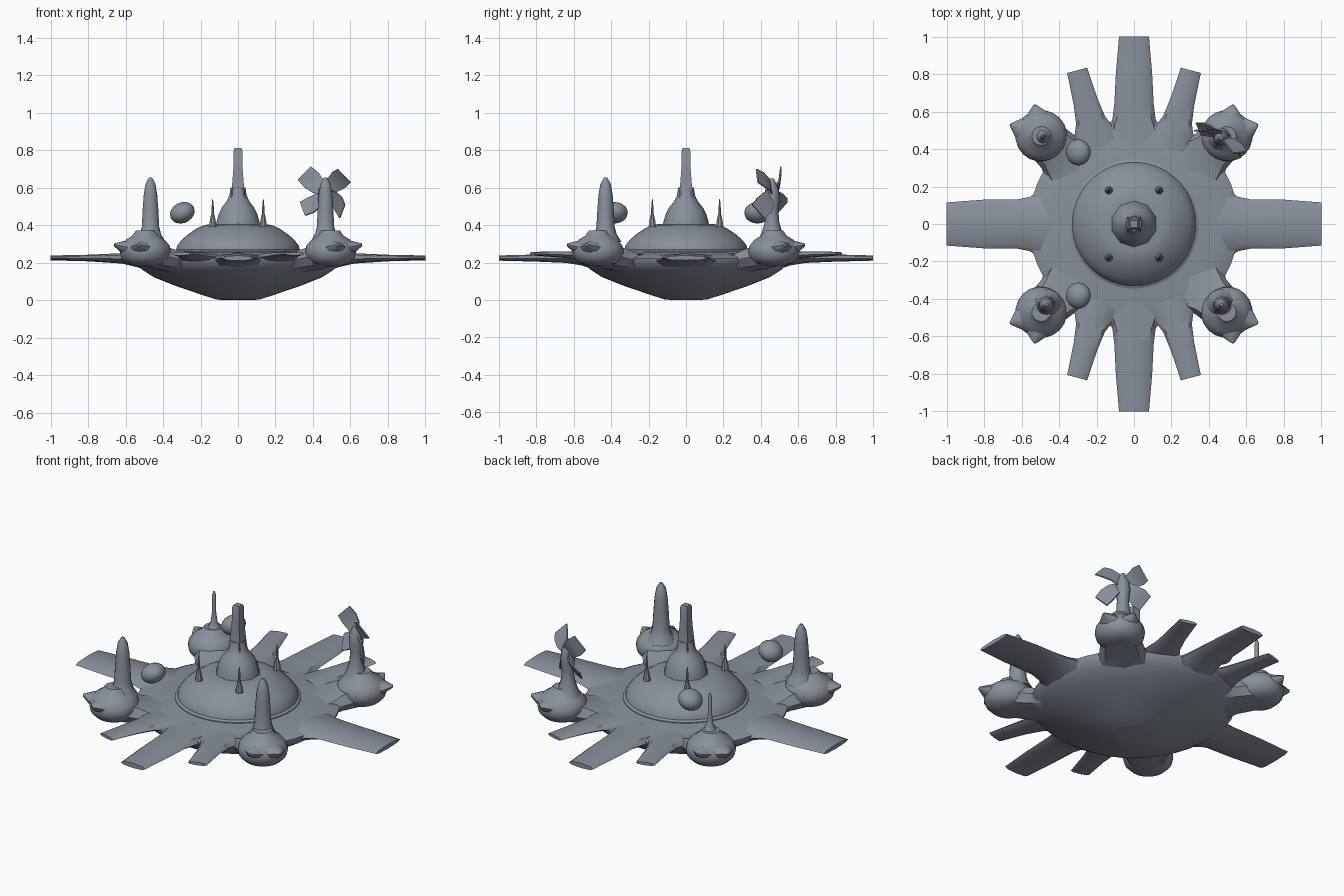
import bpy, bmesh, math
from mathutils import Vector, Matrix

if "Cube" in bpy.data.objects:
    bpy.data.objects.remove(bpy.data.objects["Cube"])

stone = bpy.data.materials.new("blue_grey_stone")
stone.diffuse_color = (0.25, 0.28, 0.33, 1)
stone.use_nodes = True
stone.node_tree.nodes["Principled BSDF"].inputs["Base Color"].default_value = stone.diffuse_color


def finish(bm, name, angle=40):
    bmesh.ops.remove_doubles(bm, verts=bm.verts, dist=1e-5)
    bmesh.ops.recalc_face_normals(bm, faces=bm.faces)
    me = bpy.data.meshes.new(name)
    bm.to_mesh(me)
    bm.free()
    me.materials.append(stone)
    ob = bpy.data.objects.new(name, me)
    bpy.context.collection.objects.link(ob)
    bpy.ops.object.select_all(action='DESELECT')
    ob.select_set(True)
    bpy.context.view_layer.objects.active = ob
    bpy.ops.object.shade_smooth_by_angle(angle=math.radians(angle))
    return ob


def skin(bm, rings):
    """Join equal rings of points and cap both ends."""
    vs = [[bm.verts.new(p) for p in r] for r in rings]
    n = len(vs[0])
    for a, b in zip(vs, vs[1:]):
        for i in range(n):
            bm.faces.new((a[i], a[(i + 1) % n], b[(i + 1) % n], b[i]))
    bm.faces.new(vs[0])
    bm.faces.new(vs[-1])


def lathe(name, profile, x=0, y=0, n=32, angle=40):
    bm = bmesh.new()
    off = math.pi / n
    skin(bm, [[(x + r * math.cos(2 * math.pi * i / n + off),
                y + r * math.sin(2 * math.pi * i / n + off), z) for i in range(n)]
              for r, z in profile])
    return finish(bm, name, angle)


def pier(name, start, direction, sections):
    """Flat tapering arm; sections are (distance, half width, low z, high z)."""
    d = Vector((direction[0], direction[1], 0)).normalized()
    s = Vector((-d.y, d.x, 0))
    o = Vector((start[0], start[1], 0))
    shape = [(-1, .45), (-.75, .12), (0, 0), (.75, .12), (1, .45),
             (.8, .85), (0, 1), (-.8, .85)]
    bm = bmesh.new()
    skin(bm, [[o + d * t + s * (w * u) + Vector((0, 0, lo + (hi - lo) * v))
               for u, v in shape] for t, w, lo, hi in sections])
    return finish(bm, name)


# Saucer hull with its upper deck
lathe("hull", [(.08, 0), (.12, .004), (.22, .037), (.34, .078), (.45, .122), (.51, .16),
               (.555, .20), (.56, .222), (.53, .236), (.45, .247), (.35, .257), (.30, .26)], n=40)

# Central dome and stepped spire
lathe("dome", [(.345, .245), (.345, .262), (.33, .27), (.325, .292), (.30, .323), (.265, .353),
               (.22, .383), (.18, .40), (.15, .405), (.10, .408)], n=40)
lathe("spire_base", [(.125, .395), (.12, .42), (.108, .46), (.09, .495), (.065, .525),
                     (.048, .56), (.042, .60)], n=10)
lathe("spire", [(.06, .50), (.048, .58), (.035, .70), (.032, .80), (.026, .812)], n=4, angle=30)
for sx in (-1, 1):
    for sy in (-1, 1):
        lathe("pinnacle", [(.022, .39), (.016, .43), (.008, .46), (.006, .50), (.002, .54)],
              sx * .135, sy * .18, 8)

# Four long piers and four short ones
for s in (-1, 1):
    pier("side_pier", (0, 0), (s, 0), [(.42, .21, .15, .25), (.50, .18, .165, .25),
         (.555, .145, .18, .25), (.62, .132, .195, .25), (.80, .13, .207, .242), (1, .115, .212, .238)])
    pier("end_pier", (0, 0), (0, s), [(.42, .17, .15, .255), (.50, .14, .165, .252),
         (.56, .115, .185, .25), (.64, .105, .198, .25), (.80, .097, .205, .243), (1, .08, .21, .238)])
    for t in (-1, 1):
        pier("short_pier", (t * .19, s * .40), (t * .27, s),
             [(0, .13, .20, .25), (.10, .105, .205, .255), (.16, .08, .215, .258),
              (.26, .066, .225, .26), (.435, .055, .238, .257)])

# Corner bastions: neck, bulb and two pointed horns
for sx in (-1, 1):
    for sy in (-1, 1):
        pier("bastion_neck", (0, 0), (sx, sy * .95), [(.40, .20, .14, .25), (.50, .155, .15, .26),
             (.56, .125, .16, .29), (.64, .115, .17, .31), (.70, .09, .18, .31)])
        cx, cy = sx * .495, sy * .47
        lathe("bastion", [(.05, .183), (.10, .195), (.13, .225), (.138, .26), (.132, .29),
                          (.105, .322), (.07, .343), (.05, .37)], cx, cy, 20)
        for hx, hy in ((.66, .53), (.53, .635)):
            tip = Vector((sx * hx, sy * hy, .295))
            c = Vector((cx, cy, .255))
            d = (tip - c).normalized()
            side = d.cross(Vector((0, 0, 1))).normalized()
            up = side.cross(d)
            bm = bmesh.new()
            skin(bm, [[q + side * (r * math.cos(a * math.pi / 4)) + up * (r * k * math.sin(a * math.pi / 4))
                       for a in range(8)]
                      for q, r, k in ((c.lerp(tip, .45), .085, .6), (c.lerp(tip, .75), .05, .6),
                                      (tip, .008, 1))])
            finish(bm, "bastion_horn")

# Towers on the bastions
for s in (-1, 1):
    lathe("front_tower", [(.085, .31), (.06, .35), (.049, .39), (.044, .48), (.038, .56),
                          (.028, .62), (.008, .655)], s * .467, -.43, 10)
lathe("needle", [(.08, .325), (.04, .36), (.02, .40), (.012, .46), (.012, .56), (.004, .585)],
      -.485, .465, 10)
mx, my = .465, .46
lathe("mill_tower", [(.08, .31), (.055, .36), (.038, .42), (.034, .48), (.042, .54),
                     (.036, .59), (.01, .65)], mx, my, 10)

# Windmill sails: four flared, twisted plates
face = Matrix.Translation((mx, my, .575)) @ Matrix.Rotation(math.radians(-30), 4, 'Z')
for k, a in enumerate((38, 142, 218, 322)):
    m = face @ Matrix.Rotation(-math.radians(a), 4, 'Y') @ Matrix.Rotation(math.radians(25), 4, 'X')
    bm = bmesh.new()
    skin(bm, [[m @ Vector((t, b + e, w * u)) for u, e in ((-1, -.004), (1, -.004), (1, .004), (-1, .004))]
              for t, w, b in ((0, .025, 0), (.06, .045, .012), (.11, .055, 0), (.155, .05, -.02))])
    finish(bm, "mill_sail", 30)

# Two floating boulders over the left deck
for s in (-1, 1):
    bm = bmesh.new()
    bmesh.ops.create_icosphere(bm, subdivisions=3, radius=1, matrix=Matrix.Translation(
        (-.297, s * .382, .466)) @ Matrix.Rotation(math.radians(-25), 4, 'Y') @ Matrix.Diagonal((.068, .07, .055, 1)))
    finish(bm, "floating_boulder", 60)
